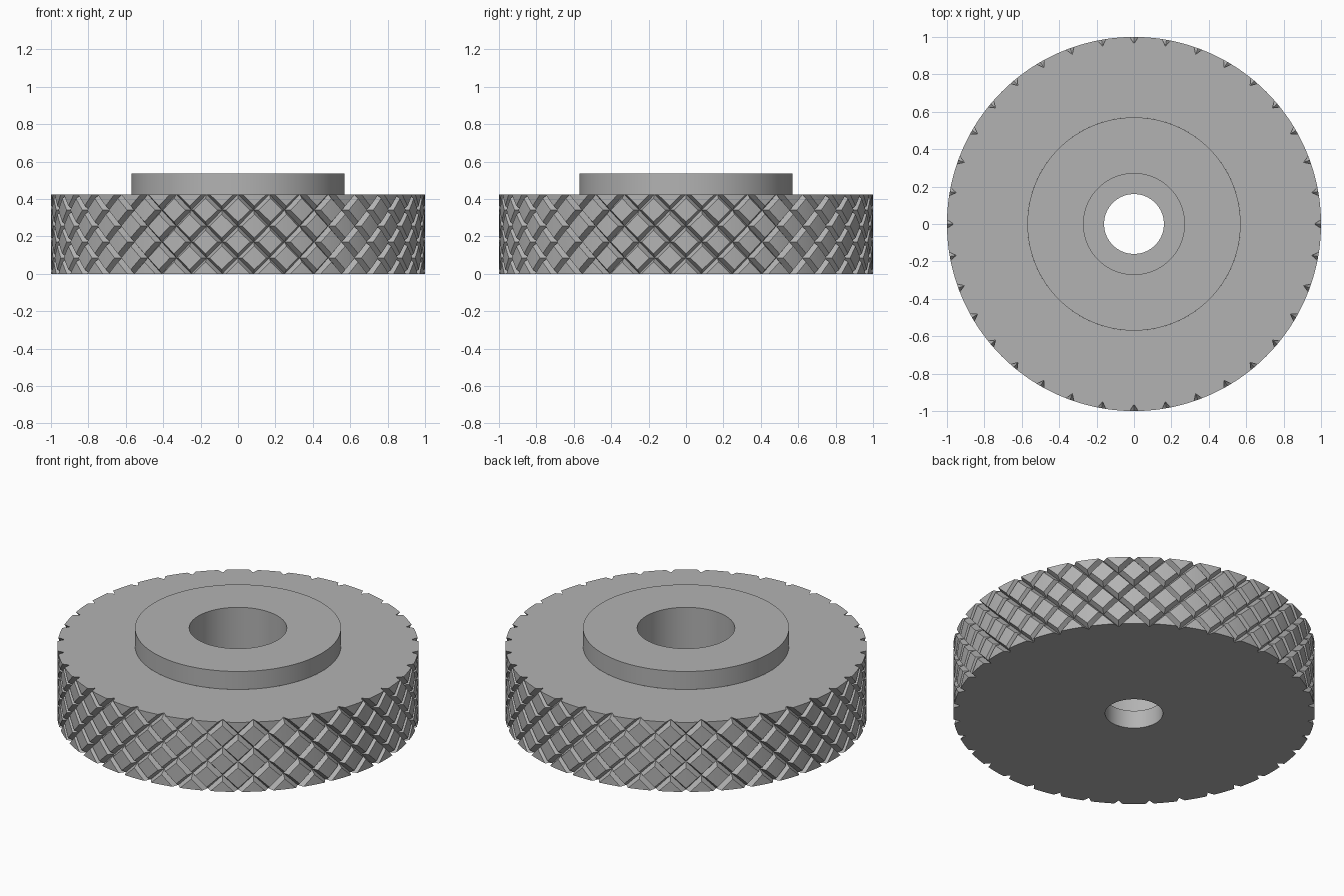
import bpy, bmesh, math
from mathutils import Vector

cube = bpy.data.objects.get("Cube")
if cube:
    bpy.data.objects.remove(cube)

HEIGHT = 0.425          # knurled rim
HUB_TOP = 0.535
HUB_R, BORE_R, HOLE_R, SHELF_Z = 0.57, 0.27, 0.16, 0.11
COUNT = 36
PITCH = 10.0            # degrees between grooves
TWIST = 25.0            # degrees each groove turns over the height
HALF, DEPTH = 1.3, 0.035  # groove half width in degrees, groove depth

steel = bpy.data.materials.new("grey steel")
steel.diffuse_color = (0.45, 0.45, 0.45, 1)
steel.use_nodes = True
steel.node_tree.nodes["Principled BSDF"].inputs["Base Color"].default_value = (0.45, 0.45, 0.45, 1)


def finish(bm, name):
    bmesh.ops.remove_doubles(bm, verts=bm.verts, dist=1e-4)
    bmesh.ops.recalc_face_normals(bm, faces=bm.faces)
    mesh = bpy.data.meshes.new(name)
    bm.to_mesh(mesh)
    bm.free()
    mesh.materials.append(steel)
    obj = bpy.data.objects.new(name, mesh)
    bpy.context.collection.objects.link(obj)
    bpy.context.view_layer.objects.active = obj
    obj.select_set(True)
    bpy.ops.object.shade_smooth_by_angle(angle=math.radians(20))
    obj.select_set(False)


def polar(r, degrees, z):
    a = math.radians(degrees)
    return Vector((r * math.cos(a), r * math.sin(a), z))


def cut(bm, co, no):
    geom = bm.verts[:] + bm.edges[:] + bm.faces[:]
    bmesh.ops.bisect_plane(bm, geom=geom, dist=1e-5, plane_co=co, plane_no=no)


def groove(t):
    gap = abs(t - PITCH * round(t / PITCH))
    return max(0.0, 1 - gap / HALF) * DEPTH


# One flat tile of the knurl: x is the angle, y is the twist below the top edge
tile = bmesh.new()
corners = [(0, 0, 0), (PITCH, 0, 0), (PITCH, TWIST, 0), (0, TWIST, 0)]
tile.faces.new([tile.verts.new(c) for c in corners])
for i in range(1, int(PITCH)):
    cut(tile, (i, 0, 0), (1, 0, 0))
for i in range(1, int(TWIST / 5) + 1):
    cut(tile, (0, i * 5, 0), (0, 1, 0))
for k in range(-4, 5):
    for edge in (-HALF, 0, HALF):
        cut(tile, (k * PITCH + edge, 0, 0), (1, 1, 0))
        cut(tile, (k * PITCH + edge, 0, 0), (1, -1, 0))

# Roll the tile around the rim
rim = bmesh.new()
for n in range(COUNT):
    made = {}
    for v in tile.verts:
        x, y = v.co.x, v.co.y
        r = 1 - max(groove(x + y), groove(x - y))
        made[v] = rim.verts.new(polar(r, x + n * PITCH, HEIGHT * (1 - y / TWIST)))
    for f in tile.faces:
        rim.faces.new([made[v] for v in f.verts])
tile.free()
bmesh.ops.remove_doubles(rim, verts=rim.verts, dist=1e-4)

# Flat top and bottom faces drawn inward from the rim edges
border = [e for e in rim.edges if e.is_boundary]
new = bmesh.ops.extrude_edge_only(rim, edges=border)["geom"]
for v in (g for g in new if isinstance(g, bmesh.types.BMVert)):
    r = HUB_R if v.co.z > HEIGHT / 2 else HOLE_R
    flat = v.co.xy.normalized() * r
    v.co.x, v.co.y = flat
finish(rim, "knurled_rim")

# Raised hub with its stepped bore
hub = bmesh.new()
profile = [(HUB_R, HEIGHT), (HUB_R, HUB_TOP), (BORE_R, HUB_TOP),
           (BORE_R, SHELF_Z), (HOLE_R, SHELF_Z), (HOLE_R, 0)]
points = [hub.verts.new((r, 0, z)) for r, z in profile]
edges = [hub.edges.new(pair) for pair in zip(points, points[1:])]
bmesh.ops.spin(hub, geom=points + edges, axis=(0, 0, 1), cent=(0, 0, 0),
               angle=math.tau, steps=120)
finish(hub, "hub_and_bore")
